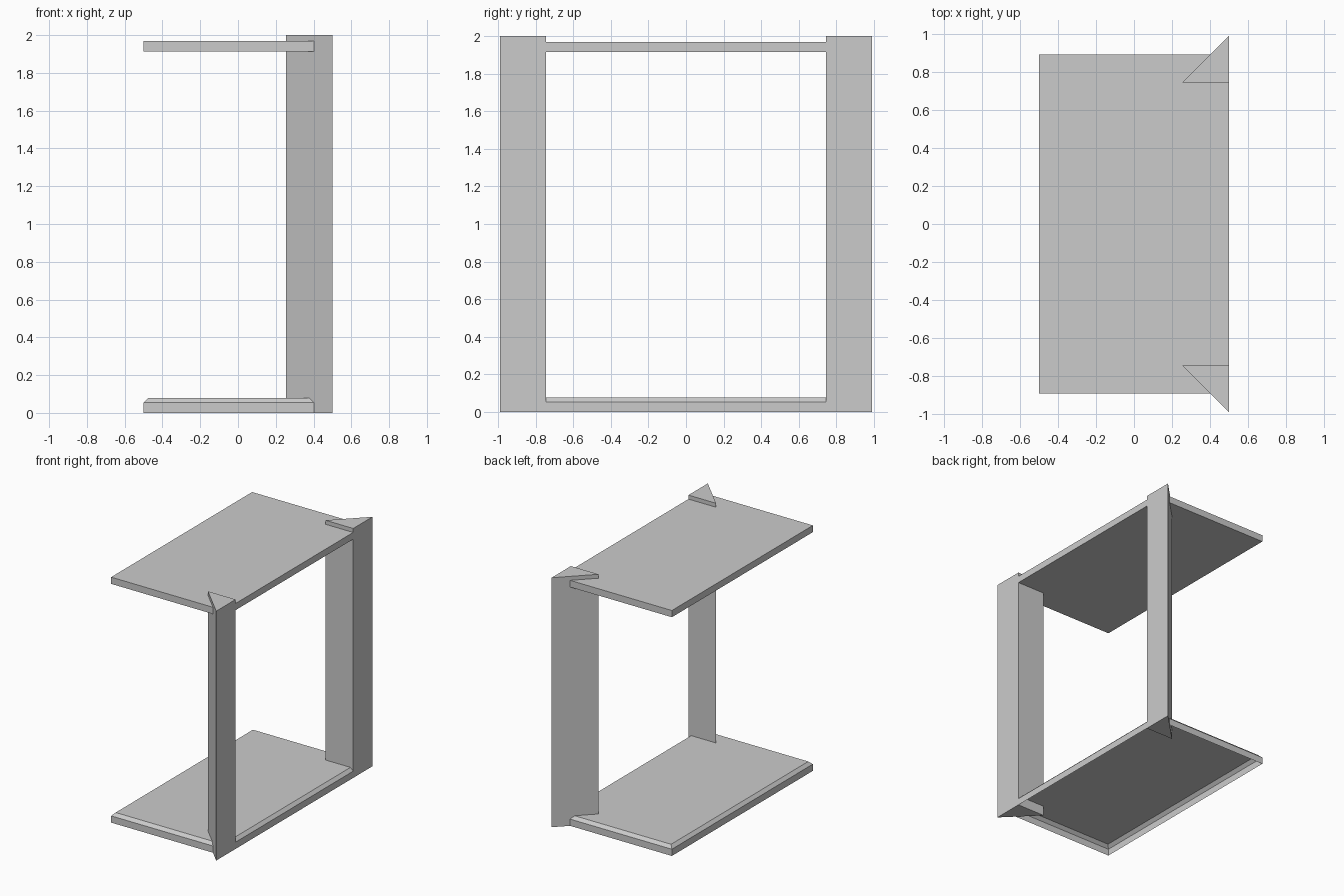
import bpy
import bmesh

cube = bpy.data.objects.get("Cube")
if cube:
    bpy.data.objects.remove(cube, do_unlink=True)

grey = bpy.data.materials.new("light_grey")
grey.use_nodes = True
colour = (0.6, 0.6, 0.6, 1)
grey.diffuse_color = colour
grey.node_tree.nodes["Principled BSDF"].inputs["Base Color"].default_value = colour


def prism(name, outline, bottom, top, chamfer=0, open_base=False):
    """Extrude an (x, y) outline upwards, optionally chamfer its top rim."""
    bm = bmesh.new()
    base = bm.faces.new([bm.verts.new((x, y, bottom)) for x, y in outline])
    extruded = bmesh.ops.extrude_face_region(bm, geom=[base], use_keep_orig=True)
    raised = [v for v in extruded["geom"] if isinstance(v, bmesh.types.BMVert)]
    bmesh.ops.translate(bm, verts=raised, vec=(0, 0, top - bottom))
    bmesh.ops.recalc_face_normals(bm, faces=bm.faces)
    if chamfer:
        rim = [e for e in bm.edges if all(v in raised for v in e.verts)]
        bmesh.ops.bevel(bm, geom=rim, offset=chamfer, segments=1, affect='EDGES')
    if open_base:
        under = [f for f in bm.faces if f.normal.z < -0.9]
        bmesh.ops.delete(bm, geom=under, context='FACES_ONLY')
    mesh = bpy.data.meshes.new(name)
    bm.to_mesh(mesh)
    bm.free()
    mesh.materials.append(grey)
    obj = bpy.data.objects.new(name, mesh)
    bpy.context.collection.objects.link(obj)
    return obj


# Rectangular shelf panels
half_x, half_y = 0.5, 0.893
panel = [(-half_x, -half_y), (half_x, -half_y), (half_x, half_y), (-half_x, half_y)]
prism("top_panel", panel, 1.914, 1.968)

# The base is a hollow tray with a chamfered upper rim
prism("base_panel", panel, 0, 0.078, chamfer=0.024, open_base=True)

# Triangular posts, mirrored front to back
inner, tip = 0.745, 0.99
for name, side in (("front_post", -1), ("back_post", 1)):
    triangle = [(0.255, side * inner), (half_x, side * inner), (half_x, side * tip)]
    prism(name, triangle, 0, 2)
